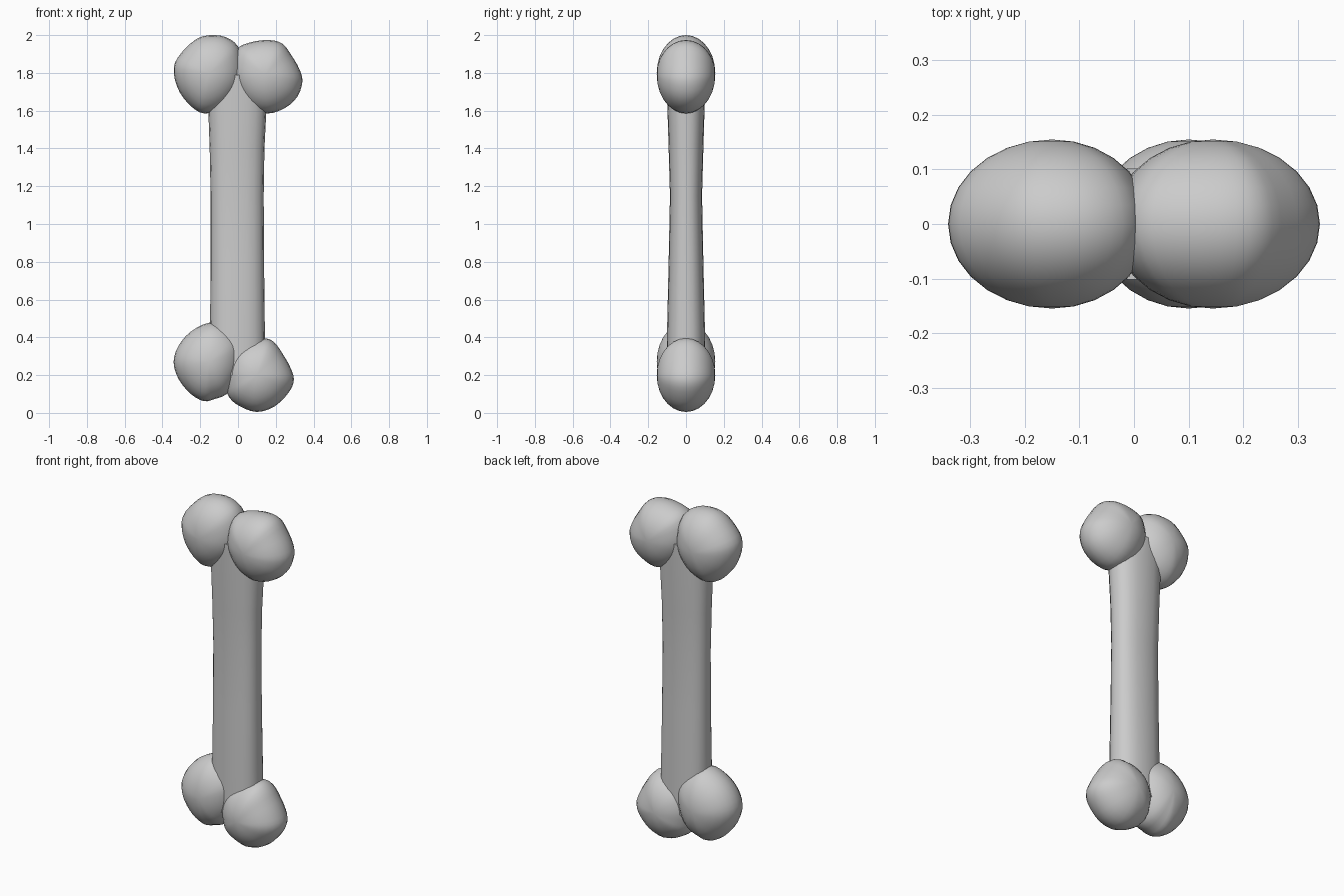
import bpy, math
from mathutils import Vector

if "Cube" in bpy.data.objects:
    bpy.data.objects.remove(bpy.data.objects["Cube"])


def finish(name, verts, faces):
    mesh = bpy.data.meshes.new(name)
    mesh.from_pydata(verts, [], faces)
    obj = bpy.data.objects.new(name, mesh)
    bpy.context.collection.objects.link(obj)
    bpy.ops.object.select_all(action='DESELECT')
    obj.select_set(True)
    bpy.context.view_layer.objects.active = obj
    bpy.ops.object.mode_set(mode='EDIT')
    bpy.ops.mesh.select_all(action='SELECT')
    bpy.ops.mesh.normals_make_consistent(inside=False)
    bpy.ops.object.mode_set(mode='OBJECT')
    bpy.ops.object.shade_smooth_by_angle(angle=math.radians(40))
    return obj


def smooth_loop(points, steps=3):
    # closed Catmull-Rom curve through the outline points
    pts, n, out = [Vector(p) for p in points], len(points), []
    for i in range(n):
        a, b, c, d = (pts[(i + k) % n] for k in (-1, 0, 1, 2))
        for j in range(steps):
            t = j / steps
            out.append(0.5 * (2 * b + (c - a) * t + (2 * a - 5 * b + 4 * c - d) * t * t
                              + (3 * b - a - 3 * c + d) * t ** 3))
    return out


def bridge(n, rows):
    return [(r * n + i, r * n + (i + 1) % n, (r + 1) * n + (i + 1) % n, (r + 1) * n + i)
            for r in range(rows - 1) for i in range(n)]


def knob(name, centre, outline, depth=0.155, levels=13):
    # front outline shrunk along y like an ellipsoid
    c, loop = Vector(centre), smooth_loop(outline)
    n, verts = len(loop), []
    for k in range(1, levels + 1):
        a = math.pi * k / (levels + 1)
        for p in loop:
            q = c + (p - c) * math.sin(a)
            verts.append((q.x, -depth * math.cos(a), q.y))
    faces = bridge(n, levels)
    front, back = len(verts), len(verts) + 1
    verts += [(c.x, -depth, c.y), (c.x, depth, c.y)]
    last = (levels - 1) * n
    for i in range(n):
        j = (i + 1) % n
        faces += [(front, j, i), (back, last + i, last + j)]
    return finish(name, verts, faces)


# Four knobs at the ends
knob("top_left_knob", (-0.15, 1.80),
     [(-0.34, 1.80), (-0.32, 1.88), (-0.22, 1.98), (-0.12, 2.0), (-0.04, 1.977), (0.01, 1.92),
      (0.03, 1.80), (0.0, 1.70), (-0.08, 1.615), (-0.175, 1.585), (-0.245, 1.62), (-0.31, 1.70)])
knob("top_right_knob", (0.145, 1.79),
     [(0.341, 1.755), (0.325, 1.82), (0.285, 1.89), (0.235, 1.955), (0.16, 1.974), (0.06, 1.96),
      (-0.01, 1.92), (-0.04, 1.80), (-0.01, 1.70), (0.06, 1.62), (0.155, 1.585), (0.25, 1.615),
      (0.315, 1.675)])
knob("bottom_left_knob", (-0.15, 0.27),
     [(-0.341, 0.27), (-0.315, 0.355), (-0.25, 0.43), (-0.15, 0.478), (-0.06, 0.455),
      (0.01, 0.38), (0.02, 0.28), (-0.005, 0.18), (-0.06, 0.10), (-0.125, 0.073),
      (-0.18, 0.062), (-0.25, 0.10), (-0.315, 0.18)])
knob("bottom_right_knob", (0.10, 0.20),
     [(0.296, 0.177), (0.275, 0.245), (0.235, 0.315), (0.195, 0.37), (0.145, 0.395),
      (0.05, 0.38), (-0.03, 0.325), (-0.07, 0.23), (-0.065, 0.14), (-0.045, 0.08),
      (0.01, 0.035), (0.10, 0.005), (0.195, 0.035), (0.27, 0.11)])

# Flattened shaft, slightly waisted: z, left x, right x, half depth
stations = [(0.20, -0.15, 0.147, 0.103), (0.45, -0.148, 0.142, 0.10), (0.80, -0.145, 0.138, 0.092),
            (1.15, -0.145, 0.136, 0.085), (1.40, -0.15, 0.14, 0.092), (1.60, -0.157, 0.15, 0.098),
            (1.79, -0.16, 0.155, 0.102)]
sides, verts = 20, []
for z, left, right, d in stations:
    for i in range(sides):
        a = 2 * math.pi * i / sides
        ca, sa = math.cos(a), math.sin(a)
        verts.append(((left + right) / 2 + (right - left) / 2 * math.copysign(abs(ca) ** 0.85, ca),
                      d * math.copysign(abs(sa) ** 0.85, sa), z))
faces = bridge(sides, len(stations))
faces += [tuple(range(sides)), tuple(range(len(verts) - sides, len(verts)))]
finish("shaft", verts, faces)
